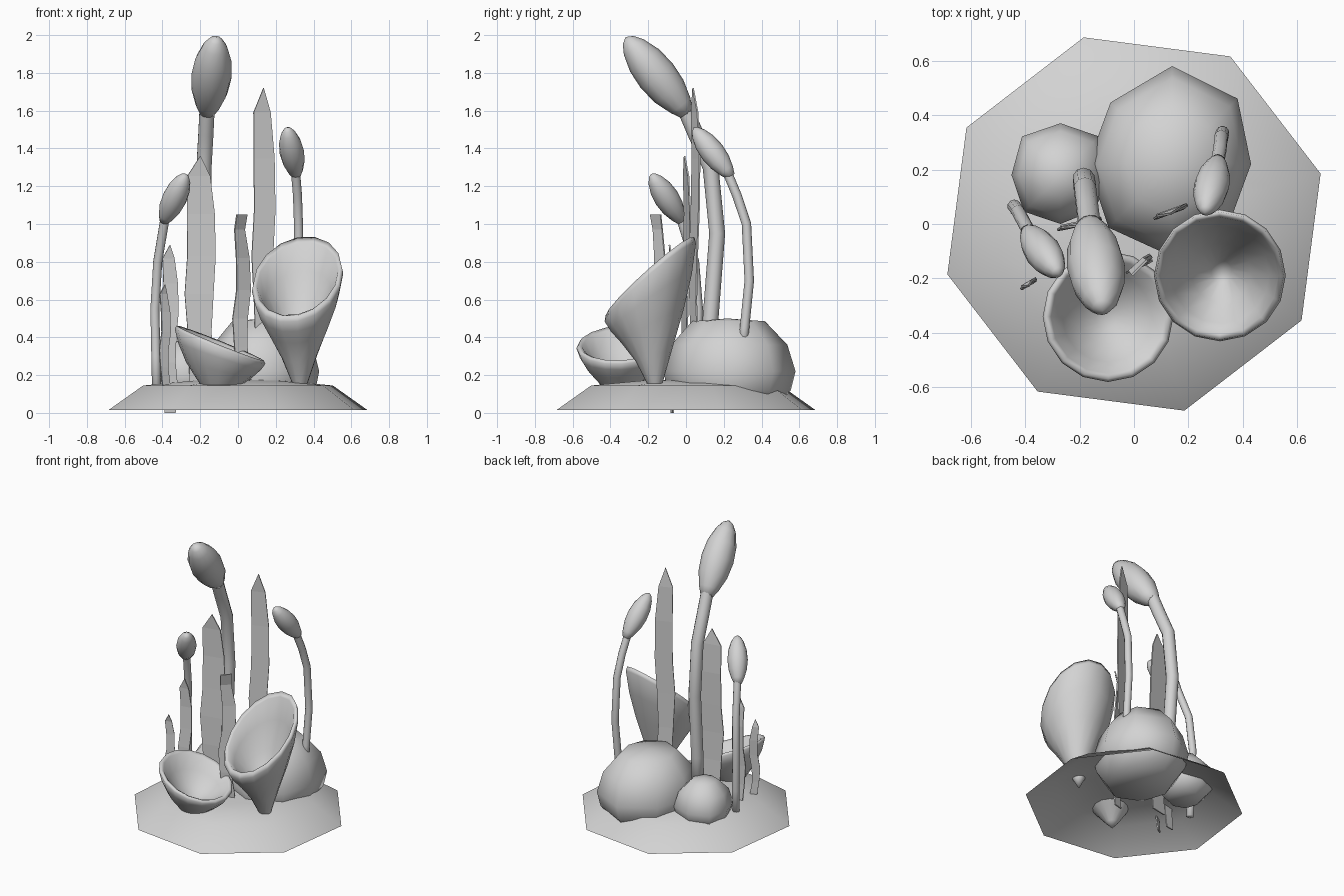
import bpy, bmesh, math
from mathutils import Vector

if "Cube" in bpy.data.objects:
    bpy.data.objects.remove(bpy.data.objects["Cube"])

grey = bpy.data.materials.new("pale_grey")
grey.diffuse_color = (0.65, 0.65, 0.65, 1)
grey.use_nodes = True
grey.node_tree.nodes["Principled BSDF"].inputs["Base Color"].default_value = grey.diffuse_color


def finish(name, bm, smooth=True):
    bmesh.ops.remove_doubles(bm, verts=bm.verts, dist=0.0005)
    bmesh.ops.recalc_face_normals(bm, faces=bm.faces)
    for f in bm.faces:
        f.smooth = smooth
    me = bpy.data.meshes.new(name)
    bm.to_mesh(me)
    bm.free()
    me.materials.append(grey)
    ob = bpy.data.objects.new(name, me)
    bpy.context.collection.objects.link(ob)
    return ob


def loft(name, rings, cap_first=False):
    """Skin a list of equal-sized point rings."""
    bm = bmesh.new()
    vr = [[bm.verts.new(p) for p in r] for r in rings]
    n = len(vr[0])
    for a, b in zip(vr, vr[1:]):
        for i in range(n):
            j = (i + 1) % n
            bm.faces.new((a[i], a[j], b[j], b[i]))
    if cap_first:
        bm.faces.new(vr[0])
    return finish(name, bm)


def tube(name, pts, radii, sides=10):
    pts = [Vector(p) for p in pts]
    rings = []
    for i, p in enumerate(pts):
        d = (pts[min(i + 1, len(pts) - 1)] - pts[max(i - 1, 0)]).normalized()
        u = d.cross(Vector((1, 0, 0))).normalized()
        v = d.cross(u)
        rings.append([p + radii[i] * (u * math.cos(k * math.tau / sides) + v * math.sin(k * math.tau / sides))
                      for k in range(sides)])
    return loft(name, rings, True)


def circle(n, start=0.0):
    return [(math.cos(start + k * math.tau / n), math.sin(start + k * math.tau / n)) for k in range(n)]


# Octagonal ground mound, open underneath
loft("ground_mound", [[(r * c, r * s, z) for c, s in circle(8, math.radians(15.1))]
                      for r, z in ((0.71, 0.015), (0.52, 0.145), (0.25, 0.17), (0, 0.18))])


# Faceted boulders
def rock(name, cx, cy, outline, levels):
    dirs = circle(len(outline), 0)
    loft(name, [[(cx + c * r * f, cy + s * r * f, z) for (c, s), r in zip(dirs, outline)]
                for z, f in levels], True)


rock("large_rock", 0.14, 0.22, [0.29, 0.34, 0.36, 0.32, 0.31, 0.33, 0.34, 0.30],
     [(0.02, 0.7), (0.12, 0.93), (0.22, 1), (0.36, 0.88), (0.485, 0.55), (0.50, 0)])
rock("small_rock", -0.27, 0.18, [0.18, 0.20, 0.19, 0.20, 0.18, 0.19, 0.18, 0.18],
     [(0.07, 0.6), (0.13, 0.9), (0.20, 1), (0.30, 0.85), (0.375, 0.45), (0.39, 0)])


# Funnel cups: rings blend from the foot to a tilted rim, then back down inside
def cup(name, foot, rim, slope, profile):
    foot, rim = Vector(foot), Vector(rim)
    rings = []
    for t, r in profile:
        ctr = foot.lerp(rim, t)
        k = min(t, 1)
        rings.append([ctr + Vector((r * c, r * s, r * k * (slope[0] * c + slope[1] * s)))
                      for c, s in circle(16)])
    loft(name, rings)


cup("tall_cup", (0.33, -0.16, 0.08), (0.315, -0.19, 0.71), (0.2, 0.88),
    [(0, 0), (0.12, 0.04), (0.35, 0.095), (0.6, 0.165), (0.8, 0.215), (0.97, 0.242),
     (1.02, 0.235), (1.0, 0.215), (0.85, 0.18), (0.65, 0.11), (0.5, 0.04), (0.46, 0)])
cup("low_cup", (-0.11, -0.35, 0.03), (-0.095, -0.34, 0.36), (-0.4, 0.05),
    [(0, 0), (0.12, 0.04), (0.38, 0.11), (0.6, 0.175), (0.82, 0.22), (0.98, 0.24),
     (1.03, 0.23), (1.0, 0.21), (0.8, 0.165), (0.62, 0.10), (0.53, 0.04), (0.51, 0)])

# Stalks with egg-shaped heads
EGG = [(0, 0), (0.01, 0.36), (0.12, 0.62), (0.3, 0.9), (0.5, 1), (0.7, 0.9), (0.87, 0.62), (0.96, 0.33), (1, 0)]


def stalk(name, path, r, head_a, head_b, head_r):
    tube(name + "_stem", path, [r] * len(path))
    a, b = Vector(head_a), Vector(head_b)
    tube(name + "_head", [a.lerp(b, t) for t, _ in EGG], [head_r * f for _, f in EGG], 12)


stalk("tall_stalk", [(-0.18, 0.12, 0.2), (-0.18, 0.13, 0.5), (-0.185, 0.165, 0.95), (-0.18, 0.13, 1.3),
                     (-0.17, 0.05, 1.48), (-0.163, -0.01, 1.62)], 0.042,
      (-0.165, 0.01, 1.58), (-0.115, -0.32, 1.99), 0.107)
stalk("right_stalk", [(0.32, 0.30, 0.3), (0.32, 0.31, 0.45), (0.325, 0.335, 0.7), (0.32, 0.32, 1.0),
                      (0.315, 0.27, 1.15), (0.305, 0.22, 1.27)], 0.025,
      (0.31, 0.24, 1.25), (0.26, 0.04, 1.51), 0.065)
stalk("left_stalk", [(-0.43, 0.05, 0.06), (-0.435, 0.06, 0.3), (-0.44, 0.065, 0.55), (-0.425, 0.045, 0.8),
                     (-0.385, -0.03, 1.04)], 0.025,
      (-0.395, -0.02, 1.01), (-0.275, -0.185, 1.265), 0.066)


# Grass blades: thin wavy ribbons
def blade(name, x, y, z0, z1, width, yaw, twist=0, tip=0.0, sway=0.008):
    bm = bmesh.new()
    prev = None
    for i, t in enumerate((0, 0.15, 0.3, 0.45, 0.6, 0.77, 0.92, 1)):
        w = width * (0.75 + 0.25 * min(1, t / 0.55) + 0.06 * math.sin(i * 2.4))
        w = w / 2 if t < 0.9 else width / 2 * (0.8 if t < 1 else tip + 0.01)
        a = math.radians(yaw + twist * t)
        d = Vector((math.cos(a), math.sin(a), 0))
        c = Vector((x + sway * math.sin(i * 1.8), y + sway * math.cos(i * 1.3), z0 + (z1 - z0) * t))
        cur = [bm.verts.new(c - d * w), bm.verts.new(c + d * w)]
        if prev:
            bm.faces.new((prev[0], prev[1], cur[1], cur[0]))
        prev = cur
    ob = finish(name, bm, False)
    m = ob.modifiers.new("thickness", "SOLIDIFY")
    m.thickness = 0.008
    m.offset = 0


blade("tall_blade", 0.135, 0.045, 0.1, 1.72, 0.12, 20)
blade("broad_blade", -0.20, 0.0, 0.03, 1.36, 0.155, 12)
blade("twisted_blade", 0.02, -0.15, 0.05, 1.05, 0.09, 15, 30, 0.85, 0.012)
blade("short_blade", -0.36, -0.08, 0.0, 0.89, 0.08, 10)
blade("small_blade", -0.387, -0.22, 0.05, 0.68, 0.055, 30)
